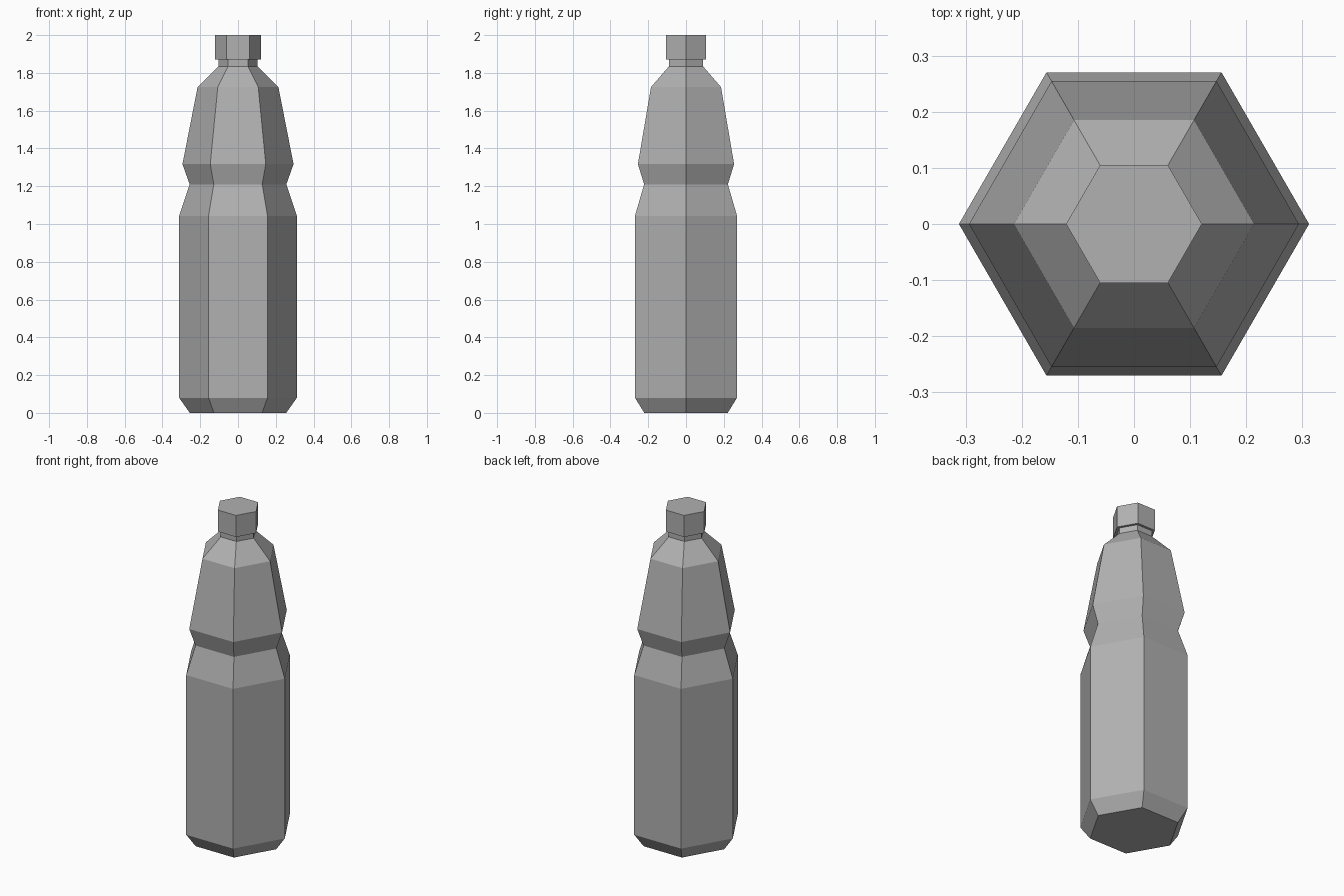
import bpy, bmesh
from math import cos, sin, tau

if "Cube" in bpy.data.objects:
    bpy.data.objects.remove(bpy.data.objects["Cube"])

SIDES = 6

# Dark grey shared by both parts
grey = bpy.data.materials.new("dark_grey")
grey.diffuse_color = (0.44, 0.44, 0.44, 1)
grey.use_nodes = True
grey.node_tree.nodes["Principled BSDF"].inputs["Base Color"].default_value = grey.diffuse_color


def lathe(name, profile, cap_top=True):
    """Six-sided solid from (radius, height) rings, corners on the x axis."""
    bm = bmesh.new()
    rings = [[bm.verts.new((r * cos(tau * i / SIDES), r * sin(tau * i / SIDES), z))
              for i in range(SIDES)] for r, z in profile]
    for lo, hi in zip(rings, rings[1:]):
        for i in range(SIDES):
            j = (i + 1) % SIDES
            bm.faces.new((lo[i], lo[j], hi[j], hi[i]))
    bm.faces.new(rings[0][::-1])
    if cap_top:
        bm.faces.new(rings[-1])
    mesh = bpy.data.meshes.new(name)
    bm.to_mesh(mesh)
    bm.free()
    mesh.materials.append(grey)
    obj = bpy.data.objects.new(name, mesh)
    bpy.context.collection.objects.link(obj)
    return obj


# Bottle: chamfered base, straight body, pinched waist, tapered shoulder, neck
lathe("bottle_body", [
    (0.255, 0.0), (0.312, 0.08), (0.312, 1.043), (0.256, 1.21),
    (0.294, 1.317), (0.214, 1.725), (0.104, 1.835), (0.104, 1.87),
], cap_top=False)

# Screw cap, slightly wider than the neck it closes
lathe("cap", [(0.121, 1.87), (0.121, 2.0)])
